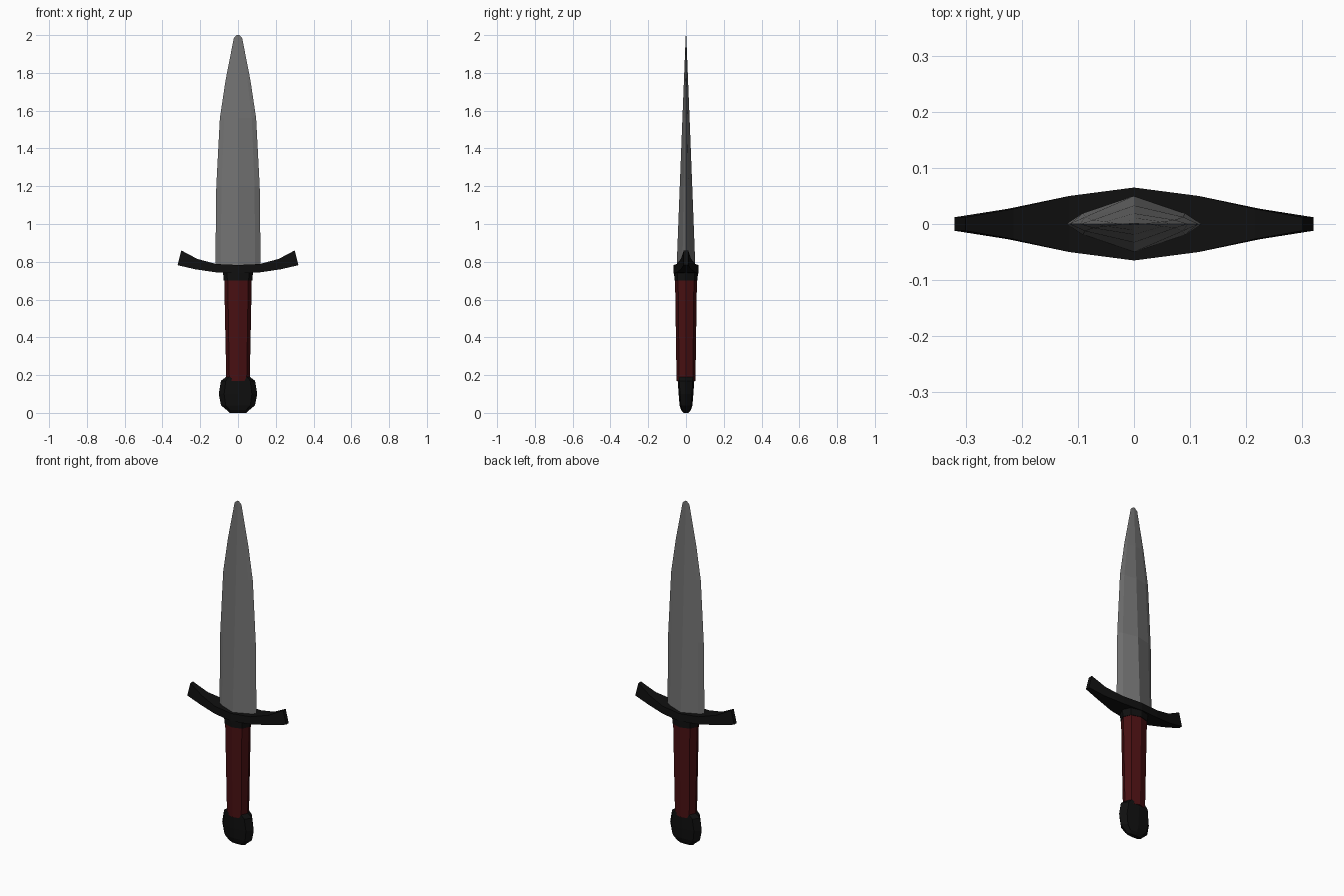
import bpy
import bmesh

if "Cube" in bpy.data.objects:
    bpy.data.objects.remove(bpy.data.objects["Cube"], do_unlink=True)


def make_material(name, colour):
    mat = bpy.data.materials.new(name)
    mat.use_nodes = True
    mat.diffuse_color = (*colour, 1)
    mat.node_tree.nodes["Principled BSDF"].inputs["Base Color"].default_value = (*colour, 1)
    return mat


steel = make_material("steel grey", (0.17, 0.17, 0.17))
black = make_material("black iron", (0.005, 0.005, 0.005))
red = make_material("dark red leather", (0.065, 0.005, 0.006))


def loft(name, rings, mat):
    """Skin a list of equal-length point rings and cap both ends."""
    bm = bmesh.new()
    loops = [[bm.verts.new(p) for p in ring] for ring in rings]
    n = len(loops[0])
    for a, b in zip(loops, loops[1:]):
        for i in range(n):
            j = (i + 1) % n
            bm.faces.new((a[i], a[j], b[j], b[i]))
    bm.faces.new(loops[0])
    bm.faces.new(loops[-1])
    bmesh.ops.recalc_face_normals(bm, faces=bm.faces)
    mesh = bpy.data.meshes.new(name)
    bm.to_mesh(mesh)
    bm.free()
    mesh.materials.append(mat)
    obj = bpy.data.objects.new(name, mesh)
    bpy.context.collection.objects.link(obj)
    return obj


def section(bx, by):
    """Unit eight-sided section with ridges on both axes."""
    return [(1, 0), (bx, by), (0, 1), (-bx, by),
            (-1, 0), (-bx, -by), (0, -1), (bx, -by)]


def stack(name, shape, levels, mat):
    """Loft a section upwards through (height, half width, half depth) levels."""
    return loft(name, [[(x * w, y * d, z) for x, y in shape]
                       for z, w, d in levels], mat)


# Blade with a central ridge and ground edges
stack("blade", section(0.76, 0.38), [
    (0.76, 0.12, 0.05), (1.2, 0.115, 0.033), (1.56, 0.096, 0.019),
    (1.76, 0.066, 0.011), (1.985, 0.022, 0.002), (2.0, 0.006, 0.001)], steel)

# Grip and the collar above it
handle_shape = section(0.74, 0.72)
stack("grip", handle_shape, [(0.17, 0.062, 0.05), (0.71, 0.073, 0.058)], red)
stack("collar", handle_shape, [(0.7, 0.076, 0.061), (0.76, 0.08, 0.064)], black)

# Flattened round pommel
stack("pommel", section(0.72, 0.8), [
    (0.0, 0.045, 0.012), (0.015, 0.06, 0.026), (0.04, 0.09, 0.034),
    (0.1, 0.102, 0.039), (0.17, 0.09, 0.044), (0.193, 0.06, 0.046)], black)

# Upswept crossguard: top x, bottom x, top z, bottom z, half depth
half = [(0, 0, 0.783, 0.738, 0.065), (0.115, 0.115, 0.788, 0.744, 0.05),
        (0.215, 0.225, 0.815, 0.76, 0.027), (0.3, 0.32, 0.86, 0.782, 0.012)]
stations = [(-a, -b, t, u, d) for a, b, t, u, d in half[:0:-1]] + half
loft("crossguard", [[(a, -d, t), (a, d, t), (b, d, u), (b, -d, u)]
                    for a, b, t, u, d in stations], black)
